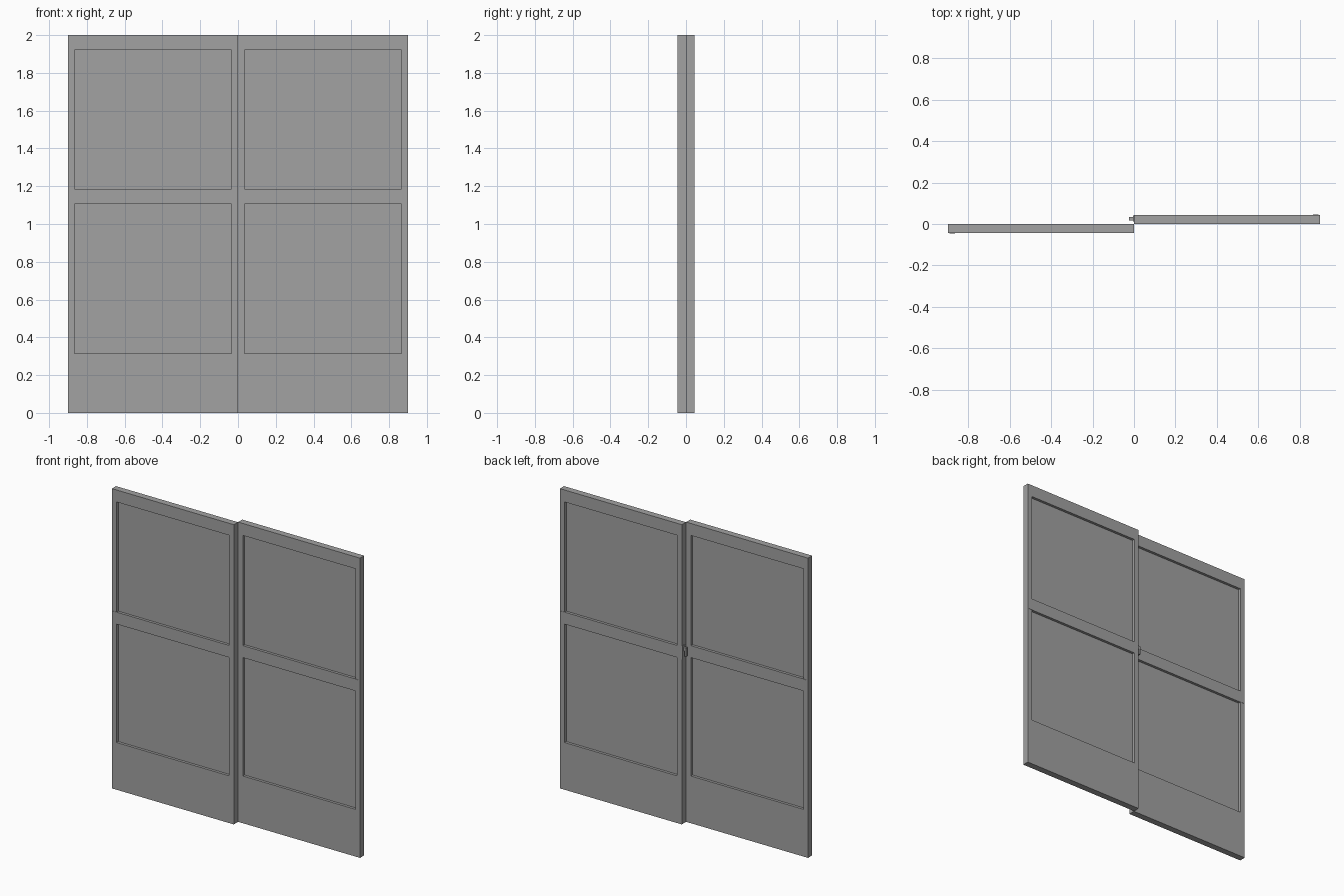
import bpy
import bmesh
from mathutils import Matrix, Vector

default = bpy.data.objects.get("Cube")
if default:
    bpy.data.objects.remove(default, do_unlink=True)


def make_material(name, color):
    mat = bpy.data.materials.new(name)
    mat.use_nodes = True
    mat.diffuse_color = color
    mat.node_tree.nodes["Principled BSDF"].inputs["Base Color"].default_value = color
    return mat


GREY = make_material("mid grey", (0.36, 0.36, 0.36, 1))


def add_boxes(name, boxes):
    """One object from boxes given as (x range, y range, z range)."""
    bm = bmesh.new()
    for ranges in boxes:
        low, high = (Vector(c) for c in zip(*ranges))
        matrix = Matrix.Translation((low + high) / 2) @ Matrix.Diagonal((high - low).to_4d())
        bmesh.ops.create_cube(bm, size=1, matrix=matrix)
    mesh = bpy.data.meshes.new(name)
    bm.to_mesh(mesh)
    bm.free()
    mesh.materials.append(GREY)
    obj = bpy.data.objects.new(name, mesh)
    bpy.context.collection.objects.link(obj)
    return obj


WIDTH, HEIGHT, STILE = 0.9, 2.0, 0.035
Y_IN, Y_OUT = 0.001, 0.0445
Y_MID = (Y_IN + Y_OUT) / 2
LOWER, UPPER = (0.315, 1.105), (1.185, 1.92)
PLATE = 0.0015


def span(a, b, sign=1):
    return tuple(sorted((a * sign, b * sign)))


# The two leaves are each other turned half a circle about z
for side, s in (("right", -1), ("left", 1)):
    depth = span(Y_IN, Y_OUT, s)
    inner = span(STILE, WIDTH - STILE, s)

    # Frame: two stiles and three rails
    stiles = [(span(0, STILE, s), depth, (0, HEIGHT)),
              (span(WIDTH - STILE, WIDTH, s), depth, (0, HEIGHT))]
    rails = [(inner, depth, z) for z in
             ((0, LOWER[0]), (LOWER[1], UPPER[0]), (UPPER[1], HEIGHT))]
    add_boxes(side + "_door_frame", stiles + rails)

    # Panes set back from both faces
    pane_y = span(Y_MID - 0.004, Y_MID + 0.004, s)
    add_boxes(side + "_door_panes", [(inner, pane_y, z) for z in (LOWER, UPPER)])

    # Pull plates on both faces of the outer stile
    plate_x = span(WIDTH - STILE, WIDTH - 0.008, s)
    add_boxes(side + "_pull_plates", [
        (plate_x, span(Y_OUT, Y_OUT + PLATE, s), (LOWER[1], UPPER[0])),
        (plate_x, span(Y_IN - PLATE, Y_IN, s), (LOWER[1], UPPER[0]))])

# Hook latch on the meeting edge of the rear leaf
add_boxes("hook_latch", [
    ((-0.004, 0), (0.012, 0.04), (1.10, 1.19)),
    ((-0.024, -0.004), (0.018, 0.034), (1.155, 1.178)),
    ((-0.024, -0.014), (0.018, 0.034), (1.12, 1.155))])
